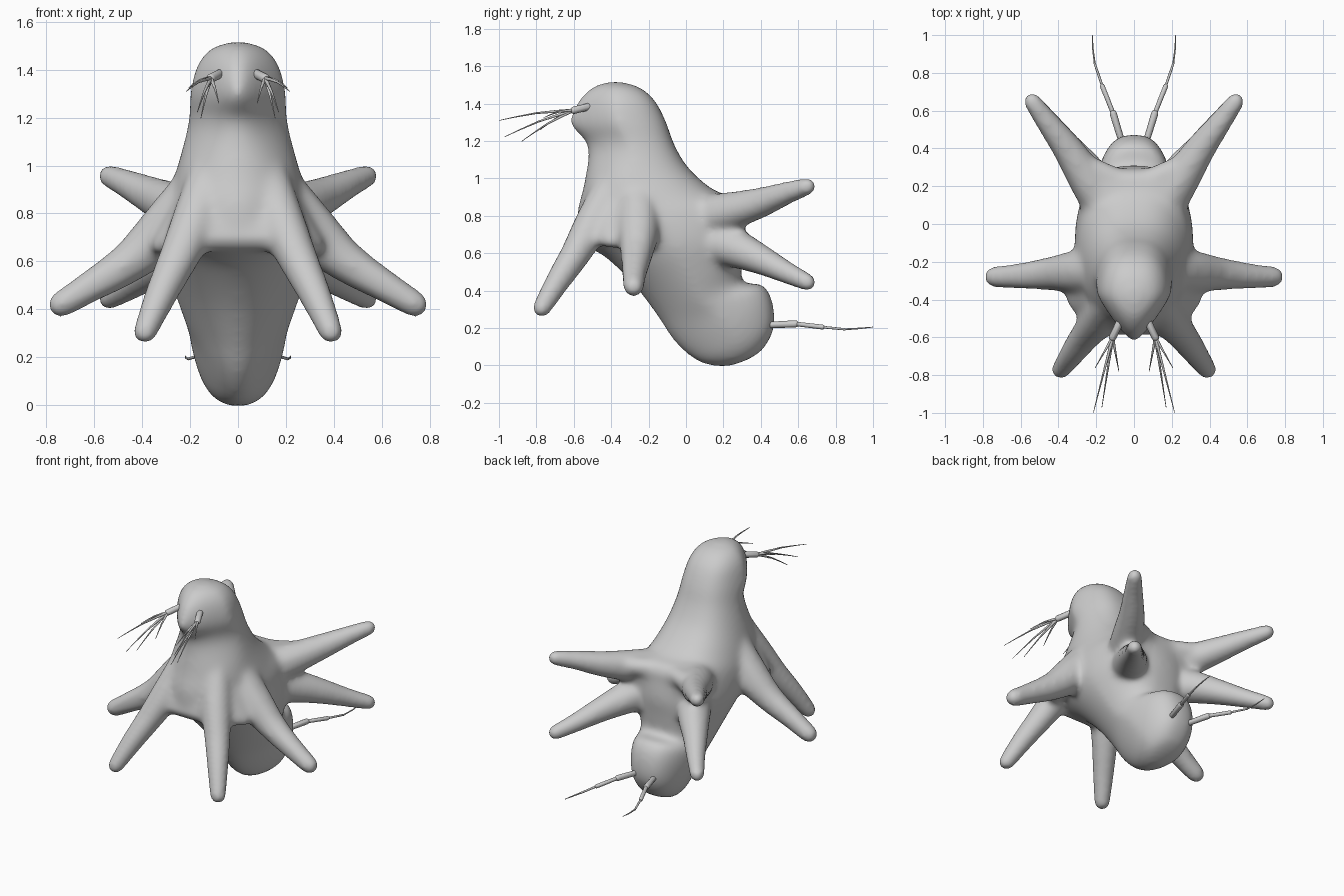
import bpy, bmesh, math
from mathutils import Vector

grey = bpy.data.materials.new("soft_grey")
grey.diffuse_color = (0.6, 0.6, 0.6, 1)


def spline(rows, n):
    """Catmull-Rom through rows of numbers, n steps per span."""
    out = []
    for i in range(len(rows) - 1):
        quad = [rows[max(i - 1, 0)], rows[i], rows[i + 1], rows[min(i + 2, len(rows) - 1)]]
        for k in range(n):
            t = k / n
            out.append([0.5 * (2 * b + (c - a) * t + (2 * a - 5 * b + 4 * c - d) * t * t
                               + (3 * b - a - 3 * c + d) * t ** 3)
                        for a, b, c, d in zip(*quad)])
    return out + [list(rows[-1])]


tmp = bmesh.new()
bmesh.ops.create_icosphere(tmp, subdivisions=2, radius=1)
BALL = [v.co.copy() for v in tmp.verts]
tmp.free()


def hull(bm, balls):
    """Convex skin around balls given as (x, y, z, r)."""
    vs = [bm.verts.new(Vector(b[:3]) + d * b[3]) for b in balls for d in BALL]
    res = bmesh.ops.convex_hull(bm, input=vs)
    dead = {g for key in ("geom_interior", "geom_unused") for g in res[key]
            if isinstance(g, bmesh.types.BMVert)}
    bmesh.ops.delete(bm, geom=list(dead), context='VERTS')


def limb(bm, rows, n=3):
    pts = spline(rows, n)
    for a, b in zip(pts, pts[1:]):
        hull(bm, [a, b])


def mirrored(rows, s):
    return [(s * x, y, z, r) for x, y, z, r in rows]


def finish(bm, name):
    bmesh.ops.recalc_face_normals(bm, faces=bm.faces)
    me = bpy.data.meshes.new(name)
    bm.to_mesh(me)
    bm.free()
    me.materials.append(grey)
    ob = bpy.data.objects.new(name, me)
    bpy.context.collection.objects.link(ob)
    for p in me.polygons:
        p.use_smooth = True
    return ob


# Trunk rings: front y, front z, back y, back z, half width, front pinch
RINGS = [
    (-0.42, 1.515, -0.35, 1.517, 0.03, 0.2),
    (-0.50, 1.487, -0.25, 1.487, 0.115, 0.3),
    (-0.578, 1.41, -0.17, 1.42, 0.172, 0.45),
    (-0.62, 1.29, -0.11, 1.31, 0.20, 0.6),
    (-0.525, 1.17, -0.062, 1.18, 0.208, 0.35),
    (-0.545, 0.97, 0.01, 1.06, 0.247, 0.0),
    (-0.58, 0.82, 0.13, 0.95, 0.285, 0.0),
    (-0.565, 0.67, 0.27, 0.87, 0.31, 0.0),
    (-0.42, 0.57, 0.31, 0.70, 0.31, 0.1),
    (-0.27, 0.42, 0.30, 0.55, 0.27, 0.2),
    (-0.15, 0.26, 0.305, 0.445, 0.225, 0.3),
    (-0.08, 0.15, 0.41, 0.43, 0.205, 0.3),
    (0.00, 0.065, 0.462, 0.34, 0.187, 0.3),
    (0.09, 0.01, 0.47, 0.20, 0.152, 0.2),
    (0.19, -0.006, 0.41, 0.085, 0.10, 0.1),
    (0.26, 0.003, 0.33, 0.03, 0.03, 0.0),
]

# Limb paths on the right: x, y, z, radius
FRONT = [(0.10, -0.37, 1.02, 0.09), (0.18, -0.495, 0.77, 0.10), (0.255, -0.588, 0.60, 0.085),
         (0.326, -0.685, 0.45, 0.07), (0.388, -0.772, 0.305, 0.054)]
SIDE = [(0.11, -0.26, 0.99, 0.10), (0.28, -0.255, 0.755, 0.12), (0.44, -0.262, 0.607, 0.092),
        (0.60, -0.275, 0.505, 0.072), (0.74, -0.28, 0.42, 0.059)]
UPPER = [(0.12, 0.06, 0.78, 0.13), (0.235, 0.22, 0.82, 0.108), (0.345, 0.39, 0.867, 0.086),
         (0.455, 0.535, 0.92, 0.065), (0.54, 0.65, 0.957, 0.051)]
LOWER = [(0.12, 0.08, 0.68, 0.13), (0.235, 0.25, 0.63, 0.11), (0.35, 0.40, 0.565, 0.084),
         (0.45, 0.535, 0.498, 0.064), (0.54, 0.65, 0.444, 0.051)]
# Skin webs on the right side
WEBS = [
    [(0.10, -0.40, 0.99, 0.07), (0.14, -0.26, 0.95, 0.08), (0.21, -0.51, 0.70, 0.055),
     (0.33, -0.28, 0.69, 0.055), (0.318, -0.41, 0.665, 0.04)],
    [(0.20, 0.18, 0.80, 0.08), (0.20, 0.18, 0.64, 0.08), (0.255, 0.265, 0.72, 0.05)],
    [(0.09, 0.24, 0.85, 0.06), (0.24, 0.305, 0.855, 0.06), (0.22, 0.20, 0.83, 0.08)],
]

# Trunk with all limbs fused into one skin
bm = bmesh.new()
SEG = 40
loops = []
for fy, fz, by, bz, w, pinch in spline(RINGS, 5):
    loop = []
    for k in range(SEG):
        a = 2 * math.pi * k / SEG
        c, sn = math.cos(a), math.sin(a)
        m = (1 + c) / 2
        if c < 0:  # fuller back
            sn = math.copysign(abs(sn) ** 0.75, sn)
        x = w * sn * (1 - pinch * max(0, c))
        loop.append(bm.verts.new((x, by + (fy - by) * m, bz + (fz - bz) * m)))
    loops.append(loop)
for a, b in zip(loops, loops[1:]):
    for k in range(SEG):
        j = (k + 1) % SEG
        bm.faces.new((a[k], a[j], b[j], b[k]))
bm.faces.new(loops[0])
bm.faces.new(loops[-1])
for s in (1, -1):
    for path in (FRONT, SIDE, UPPER, LOWER):
        limb(bm, mirrored(path, s))
    for web in WEBS:
        hull(bm, mirrored(web, s))
# Chest web and back panel spanning left to right
hull(bm, [b for s in (1, -1) for b in mirrored(
    [(0.19, -0.53, 0.70, 0.06), (0.09, -0.45, 0.98, 0.06)], s)])
hull(bm, [b for s in (1, -1) for b in mirrored(
    [(0.15, 0.22, 0.84, 0.075), (0.16, 0.08, 0.85, 0.08), (0.14, 0.21, 0.62, 0.08)], s)])
body = finish(bm, "body")
rm = body.modifiers.new("fuse", 'REMESH')
rm.mode = 'VOXEL'
rm.voxel_size = 0.014
rm.use_smooth_shade = True
sm = body.modifiers.new("soften", 'SMOOTH')
sm.factor = 0.5
sm.iterations = 32

# Head feelers: a stub with five fine bristles
STUB = [(0.075, -0.52, 1.383, 0.02), (0.113, -0.60, 1.364, 0.02)]
TIPS = [(0.215, -0.998, 1.31), (0.17, -0.97, 1.222), (0.155, -0.88, 1.197),
        (0.08, -0.78, 1.26), (0.205, -0.76, 1.325)]
# Tail feelers: jointed rods, each joint thinner than the last
RODS = [[(0.06, 0.42, 0.215, 0.017), (0.11, 0.585, 0.222, 0.019)],
        [(0.11, 0.585, 0.222, 0.012), (0.168, 0.73, 0.205, 0.013)],
        [(0.168, 0.73, 0.205, 0.007), (0.208, 0.85, 0.193, 0.006)],
        [(0.208, 0.85, 0.193, 0.005), (0.218, 0.93, 0.198, 0.004), (0.22, 0.998, 0.205, 0.002)]]
for s, side in ((1, "right"), (-1, "left")):
    bm = bmesh.new()
    limb(bm, mirrored(STUB, s), 1)
    root = Vector(STUB[1][:3])
    for tip in TIPS:
        mid = root.lerp(Vector(tip), 0.5) + Vector((0, 0, 0.012))
        limb(bm, mirrored([(*root, 0.009), (*mid, 0.005), (*tip, 0.0015)], s), 2)
    finish(bm, "head_feeler_" + side)
    bm = bmesh.new()
    for rod in RODS:
        limb(bm, mirrored(rod, s), 1)
    finish(bm, "tail_feeler_" + side)
